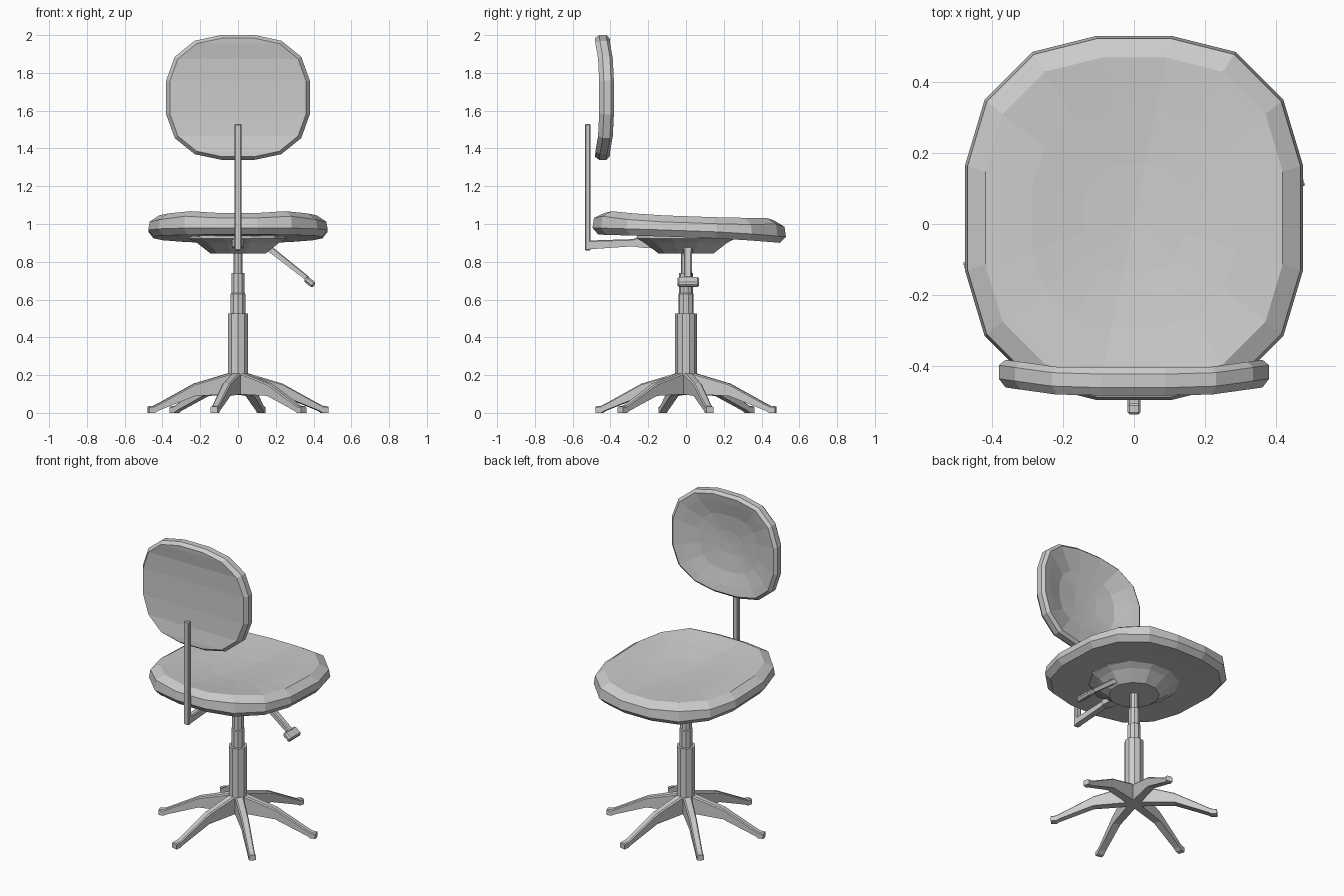
import bpy, bmesh, math
from mathutils import Matrix

if "Cube" in bpy.data.objects:
    bpy.data.objects.remove(bpy.data.objects["Cube"])


def finish(name, bm):
    bmesh.ops.recalc_face_normals(bm, faces=bm.faces)
    me = bpy.data.meshes.new(name)
    bm.to_mesh(me)
    bm.free()
    ob = bpy.data.objects.new(name, me)
    bpy.context.collection.objects.link(ob)
    return ob


def pad(name, quarter, rings, place):
    """Cushion: mirrored 16-sided outline lofted through (scale, depth) rings, dished to a centre point."""
    right = quarter + [(u, -v) for u, v in reversed(quarter)]
    outline = right + [(-u, v) for u, v in reversed(right)]
    n = len(outline)
    bm = bmesh.new()
    loops = [[bm.verts.new(place(u * s, v * s, d)) for u, v in outline] for s, d in rings[:-1]]
    for a, b in zip(loops, loops[1:]):
        for i in range(n):
            j = (i + 1) % n
            bm.faces.new((a[i], a[j], b[j], b[i]))
    first, last = loops[0], loops[-1]
    for i in range(n // 2 - 1):          # flat side, spanned left to right
        bm.faces.new((first[i], first[i + 1], first[n - 2 - i], first[n - 1 - i]))
    centre = bm.verts.new(place(0, 0, rings[-1][1]))
    for i in range(n):
        bm.faces.new((last[i], last[(i + 1) % n], centre))
    return finish(name, bm)


def bar(name, stations, angle=0, shift=0):
    """Radial bar through (r, z_low, z_high, half_width) stations, turned about z."""
    bm = bmesh.new()
    loops = []
    for r, z0, z1, w in stations:
        c = min(0.3 * w, 0.01)
        sec = [(-w, z0), (w, z0), (w, z1 - c), (w - c, z1), (c - w, z1), (-w, z1 - c)]
        loops.append([bm.verts.new((r, y + shift, z)) for y, z in sec])
    for a, b in zip(loops, loops[1:]):
        for i in range(6):
            j = (i + 1) % 6
            bm.faces.new((a[i], a[j], b[j], b[i]))
    bm.faces.new(loops[0])
    bm.faces.new(loops[-1])
    bm.transform(Matrix.Rotation(math.radians(angle), 4, 'Z'))
    return finish(name, bm)


def lathe(name, profile, sides):
    """Stepped round part from (radius, z) points, with closed ends."""
    bm = bmesh.new()
    loops = [[bm.verts.new((r * math.cos(math.tau * (i + .5) / sides),
                            r * math.sin(math.tau * (i + .5) / sides), z))
              for i in range(sides)] for r, z in profile]
    for a, b in zip(loops, loops[1:]):
        for i in range(sides):
            j = (i + 1) % sides
            bm.faces.new((a[i], a[j], b[j], b[i]))
    bm.faces.new(loops[0])
    bm.faces.new(loops[-1])
    return finish(name, bm)


def box(name, loc, size, tilt=0, bevel=0):
    bm = bmesh.new()
    bmesh.ops.create_cube(bm, size=1)
    bm.transform(Matrix.Diagonal((*size, 1)))
    if bevel:
        bmesh.ops.bevel(bm, geom=bm.edges[:], offset=bevel, segments=1, affect='EDGES')
    bm.transform(Matrix.Translation(loc) @ Matrix.Rotation(tilt, 4, 'Y'))
    return finish(name, bm)


# Seat cushion: tilted down towards +y, saddle-shaped rim, shallow dish
def seat_place(u, v, d):
    y = v + 0.017
    z = 0.93 - 0.03 * y - (0.06 * y * y if y > 0 else 0) + d
    if d > 0.06:
        z += 0.018 * min(abs(u) / 0.25, 1) - 0.12 * max(abs(u) - 0.3, 0)
    return u, y, z


pad("seat", [(0.105, 0.512), (0.285, 0.467), (0.42, 0.332), (0.475, 0.148)],
    [(0.94, 0), (1, 0.035), (0.985, 0.08), (0.88, 0.108), (0.6, 0.092), (0.3, 0.08), (0, 0.076)],
    seat_place)


# Backrest: sides wrap forward slightly, dished on the +y face
def back_place(u, v, d):
    wrap = min(max((abs(u) - 0.2) / 0.18, 0), 1)
    return u, -0.482 + 0.025 * wrap + d, 1.67 + v


pad("backrest", [(0.09, 0.33), (0.23, 0.30), (0.335, 0.215), (0.38, 0.09)],
    [(0.95, 0), (1, 0.022), (1, 0.06), (0.95, 0.078), (0.82, 0.07), (0.55, 0.048), (0.22, 0.036), (0, 0.034)],
    back_place)

# Backrest post and the arm running under the seat
box("back_post", (0, -0.52, 1.195), (0.036, 0.03, 0.67), bevel=0.005)
bar("back_arm", [(0.53, 0.865, 0.912, 0.018), (0.28, 0.882, 0.92, 0.018),
                 (0.24, 0.875, 0.94, 0.032), (0.16, 0.87, 0.94, 0.032)], -90)

# Dish-shaped mount under the seat
lathe("seat_mount", [(0.15, 0.843), (0.225, 0.9), (0.268, 0.922), (0.268, 0.94)], 12)

# Height lever with paddle
bar("lever", [(0.12, 0.88, 0.925, 0.035), (0.18, 0.84, 0.88, 0.022), (0.375, 0.69, 0.722, 0.02)], 0, 0.01)
box("lever_knob", (0.38, 0.012, 0.693), (0.06, 0.115, 0.034), math.atan2(0.19, 0.24), 0.009)

# Stepped column
lathe("column", [(0.057, 0.195), (0.057, 0.525), (0.041, 0.525), (0.041, 0.63), (0.036, 0.635),
                 (0.036, 0.74), (0.026, 0.74), (0.026, 0.86)], 10)

# Six-legged base
lathe("base_hub", [(0.04, 0.098), (0.04, 0.21)], 6)
for k in range(6):
    bar(f"base_leg_{k + 1}", [(0.0, 0.098, 0.213, 0.026), (0.05, 0.098, 0.21, 0.026),
                              (0.24, 0.09, 0.155, 0.023), (0.44, 0.012, 0.048, 0.02),
                              (0.46, 0.0, 0.038, 0.02), (0.492, 0.0, 0.034, 0.02)], 15 + 60 * k)
